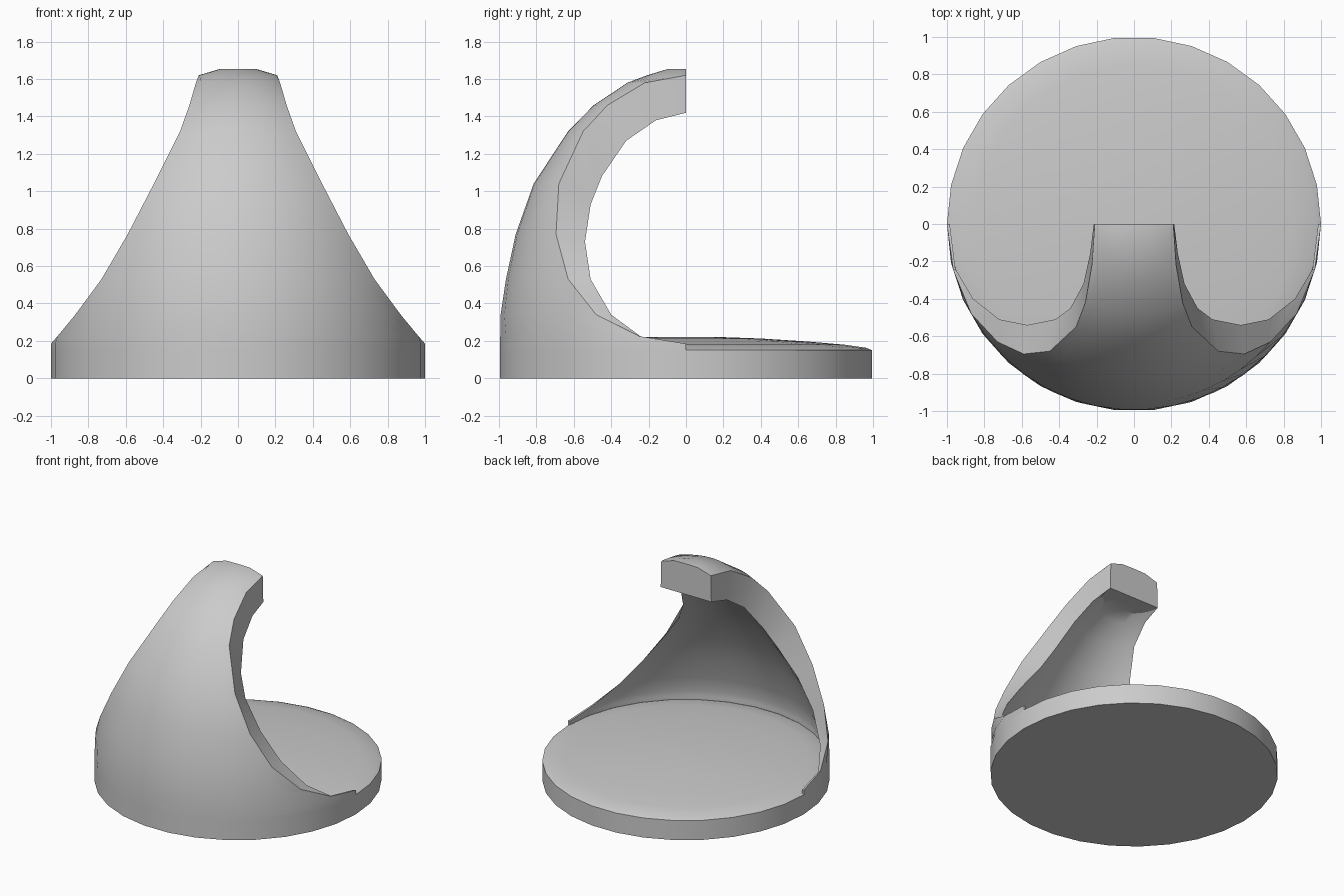
import bpy
import bmesh
from math import atan2, cos, hypot, pi, sin, radians

cube = bpy.data.objects.get("Cube")
if cube:
    bpy.data.objects.remove(cube, do_unlink=True)

SEGMENTS = 30
HALF = SEGMENTS // 2

grey = bpy.data.materials.new("plain_grey")
grey.use_nodes = True
grey.diffuse_color = (0.6, 0.6, 0.6, 1)
grey.node_tree.nodes["Principled BSDF"].inputs["Base Color"].default_value = (0.6, 0.6, 0.6, 1)


def finish(bm, name):
    """Clean the mesh, turn it into an object and smooth its curved faces."""
    bmesh.ops.remove_doubles(bm, verts=bm.verts, dist=0.0005)
    bmesh.ops.recalc_face_normals(bm, faces=bm.faces)
    mesh = bpy.data.meshes.new(name)
    bm.to_mesh(mesh)
    bm.free()
    mesh.materials.append(grey)
    obj = bpy.data.objects.new(name, mesh)
    bpy.context.collection.objects.link(obj)
    bpy.ops.object.select_all(action="DESELECT")
    obj.select_set(True)
    bpy.context.view_layer.objects.active = obj
    bpy.ops.object.shade_smooth_by_angle(angle=radians(30))
    return obj


def loft(rings, name, cap_start=False):
    """Join closed rings of equal length with quads."""
    bm = bmesh.new()
    rows = [[bm.verts.new(point) for point in ring] for ring in rings]
    for lower, upper in zip(rows, rows[1:]):
        for i in range(len(lower)):
            j = (i + 1) % len(lower)
            bm.faces.new((lower[i], lower[j], upper[j], upper[i]))
    if cap_start:
        bm.faces.new(rows[0])
    return finish(bm, name)


def circle(radius, z):
    turns = [2 * pi * i / SEGMENTS for i in range(SEGMENTS)]
    return [(radius * cos(a), radius * sin(a), z) for a in turns]


def front_arc(x, y, z):
    """Level arc around the front, from the edge point to its mirror image."""
    radius, start = hypot(x, y), atan2(y, x)
    turns = [start + (-pi - 2 * start) * i / HALF for i in range(HALF + 1)]
    return [(radius * cos(a), radius * sin(a), z) for a in turns]


# Round base with a gently domed top
base_profile = [(1, 0), (1, 0.15), (0.97, 0.163), (0.85, 0.18), (0.65, 0.197),
                (0.4, 0.213), (0.2, 0.22), (0, 0.222)]
loft([circle(r, z) for r, z in base_profile], "base", cap_start=True)

# Curved hood: left edge of the outer and inner skin, from rim to tip
hood_edges = [
    ((1, 0, 0.15), (0.985, 0, 0.15)),
    ((1, 0, 0.185), (0.985, 0, 0.185)),
    ((0.965, -0.25, 0.225), (0.955, -0.24, 0.222)),
    ((0.87, -0.48, 0.34), (0.86, -0.4, 0.34)),
    ((0.73, -0.63, 0.53), (0.72, -0.51, 0.53)),
    ((0.59, -0.695, 0.77), (0.57, -0.54, 0.73)),
    ((0.45, -0.68, 1.04), (0.42, -0.51, 0.93)),
    ((0.31, -0.55, 1.32), (0.34, -0.45, 1.08)),
    ((0.26, -0.42, 1.46), (0.27, -0.32, 1.27)),
    ((0.225, -0.22, 1.58), (0.235, -0.16, 1.38)),
    ((0.21, 0, 1.62), (0.215, 0, 1.42)),
    ((0.1, 0, 1.653), (0.1, 0, 1.42)),
    ((0, 0, 1.655), (0, 0, 1.42)),
]
hood_rings = [front_arc(*outer) + front_arc(*inner)[::-1] for outer, inner in hood_edges]


def hood_shell(rings):
    """Loft the hood and close its lower rim between the two skins."""
    bm = bmesh.new()
    rows = [[bm.verts.new(point) for point in ring] for ring in rings]
    count = len(rings[0])
    for lower, upper in zip(rows, rows[1:]):
        for i in range(count):
            j = (i + 1) % count
            bm.faces.new((lower[i], lower[j], upper[j], upper[i]))
    rim = rows[0]
    for i in range(HALF):
        bm.faces.new((rim[i], rim[i + 1], rim[count - 2 - i], rim[count - 1 - i]))
    return finish(bm, "hood")


hood_shell(hood_rings)
